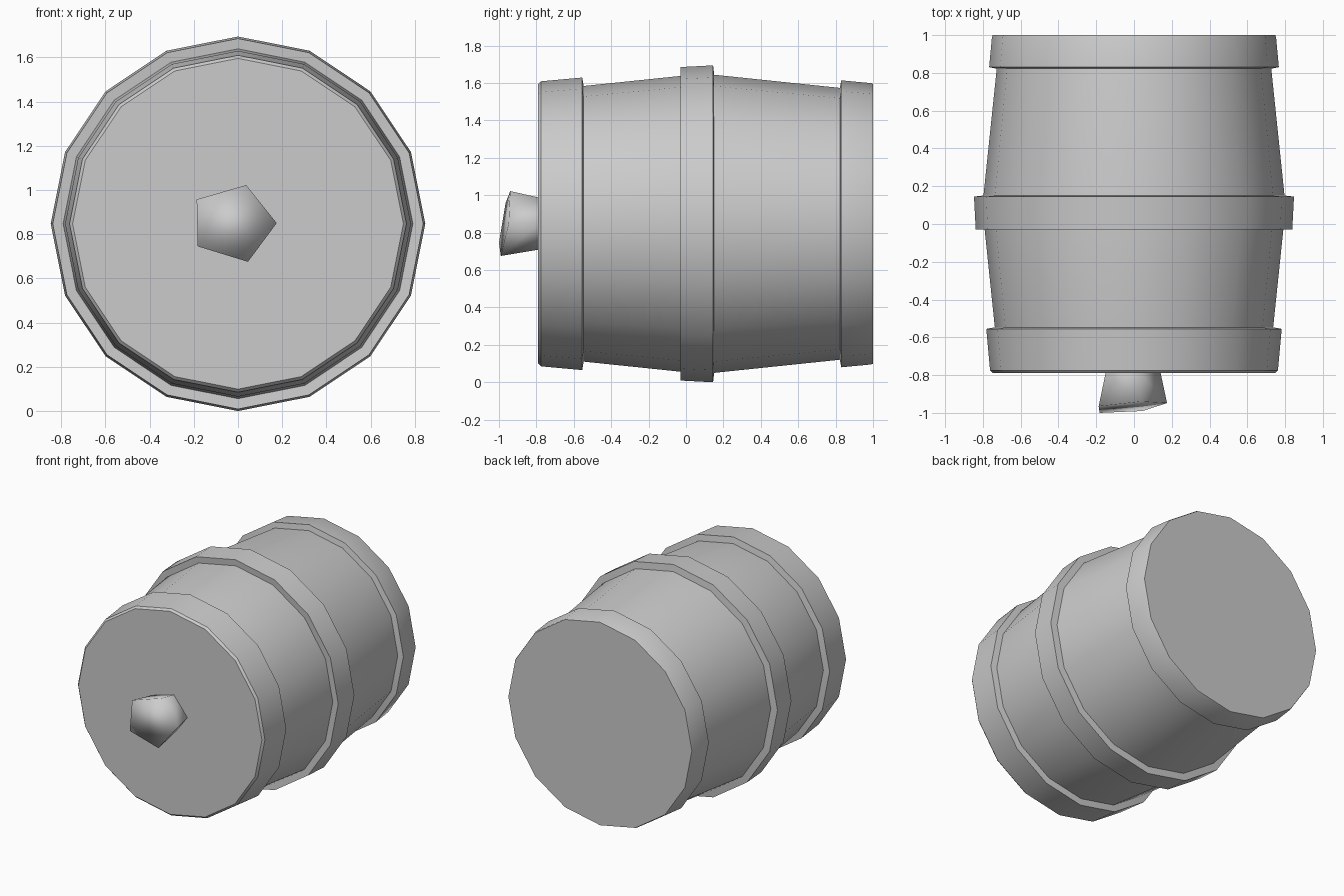
import bpy, bmesh
from math import sin, cos, pi

if "Cube" in bpy.data.objects:
    bpy.data.objects.remove(bpy.data.objects["Cube"])

CZ = 0.847      # height of the barrel axis
SIDES = 16


def finish(bm, name):
    bmesh.ops.recalc_face_normals(bm, faces=bm.faces)
    mesh = bpy.data.meshes.new(name)
    bm.to_mesh(mesh)
    bm.free()
    ob = bpy.data.objects.new(name, mesh)
    bpy.context.collection.objects.link(ob)
    bpy.ops.object.select_all(action='DESELECT')
    ob.select_set(True)
    bpy.context.view_layer.objects.active = ob
    bpy.ops.object.shade_smooth_by_angle(angle=pi / 6)
    return ob


def bridge(bm, a, b):
    n = len(a)
    for i in range(n):
        j = (i + 1) % n
        bm.faces.new((a[i], a[j], b[j], b[i]))


def lathe(name, profile, cap_start=False, cap_end=False):
    """Turn (y, radius) points around the barrel axis."""
    bm = bmesh.new()
    rings = [[bm.verts.new((r * cos(2 * pi * i / SIDES), y, CZ + r * sin(2 * pi * i / SIDES)))
              for i in range(SIDES)] for y, r in profile]
    for a, b in zip(rings, rings[1:]):
        bridge(bm, a, b)
    if cap_start:
        bm.faces.new(rings[0])
    if cap_end:
        bm.faces.new(rings[-1])
    return finish(bm, name)


# Bulging staves, with ends hidden inside the end hoops
lathe("barrel_body", [(-0.60, 0.73), (-0.545, 0.737), (0.06, 0.80), (0.15, 0.797),
                      (0.82, 0.727), (0.88, 0.72)])

# End hoops carry the flat barrel heads
lathe("front_hoop", [(-0.79, 0.748), (-0.775, 0.762), (-0.555, 0.782), (-0.545, 0.725)],
      cap_start=True)
lathe("back_hoop", [(0.82, 0.715), (0.83, 0.767), (0.99, 0.752), (1.0, 0.748)],
      cap_end=True)

# Middle hoop
lathe("middle_hoop", [(-0.025, 0.78), (-0.03, 0.838), (0.145, 0.847), (0.152, 0.785)])

# Five-sided plug with a slanted end
bm = bmesh.new()
tip = [(0.175, -0.948, 0.85), (0.037, -0.94, 1.022), (-0.187, -0.965, 0.957),
       (-0.182, -1.0, 0.745), (0.045, -0.99, 0.675)]
outer = [bm.verts.new(p) for p in tip]
inner = [bm.verts.new((x * 0.8, -0.785, CZ + (z - CZ) * 0.8)) for x, y, z in tip]
bridge(bm, outer, inner)
bm.faces.new(outer)
plug = finish(bm, "plug")
plug.data.shade_smooth()
for attr in ("sharp_edge",):
    if attr in plug.data.attributes:
        plug.data.attributes.remove(plug.data.attributes[attr])
